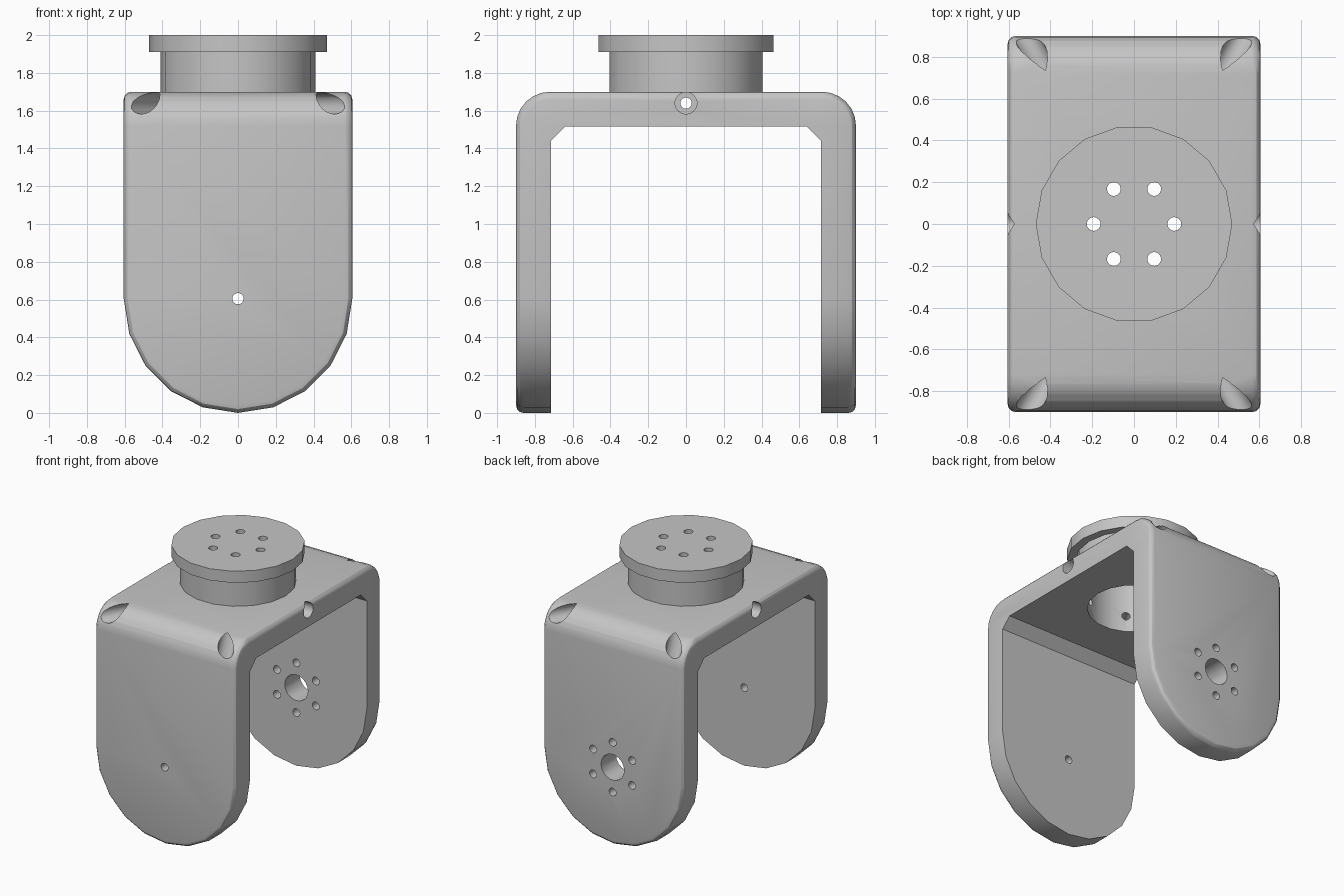
import bpy, bmesh
from math import radians, sin, cos, pi
from mathutils import Matrix

if "Cube" in bpy.data.objects:
    bpy.data.objects.remove(bpy.data.objects["Cube"])

grey = bpy.data.materials.new("light_grey")
grey.use_nodes = True
COLOUR = (0.56, 0.56, 0.56, 1)
grey.diffuse_color = COLOUR
grey.node_tree.nodes["Principled BSDF"].inputs["Base Color"].default_value = COLOUR

HALF_X, HALF_Y, TOP = 0.605, 0.90, 1.70
PIVOT_Z, SCREW_Z, BOLT_R = 0.605, 1.64, 0.193


def finish(bm, name):
    bmesh.ops.recalc_face_normals(bm, faces=bm.faces)
    mesh = bpy.data.meshes.new(name)
    bm.to_mesh(mesh)
    bm.free()
    mesh.materials.append(grey)
    obj = bpy.data.objects.new(name, mesh)
    bpy.context.collection.objects.link(obj)
    return obj


def lathe(bm, profile, sides, matrix=Matrix()):
    """Turn (radius, height) points around local z and cap both ends."""
    rings = []
    for r, h in profile:
        angles = [2 * pi * i / sides for i in range(sides)]
        rings.append([bm.verts.new(matrix @ Matrix.Translation((r * cos(a), r * sin(a), h)).translation)
                      for a in angles])
    for low, high in zip(rings, rings[1:]):
        for i in range(sides):
            j = (i + 1) % sides
            bm.faces.new((low[i], low[j], high[j], high[i]))
    bm.faces.new(rings[0])
    bm.faces.new(rings[-1])


def prism(bm, points, direction):
    """Extrude a flat outline along a vector."""
    face = bm.faces.new([bm.verts.new(p) for p in points])
    new = bmesh.ops.extrude_face_region(bm, geom=[face])["geom"]
    bmesh.ops.translate(bm, vec=direction, verts=[g for g in new if isinstance(g, bmesh.types.BMVert)])
    bmesh.ops.recalc_face_normals(bm, faces=bm.faces)


def activate(obj):
    bpy.ops.object.select_all(action='DESELECT')
    obj.select_set(True)
    bpy.context.view_layer.objects.active = obj


def cut(obj, bm):
    """Subtract the temporary solid from the object."""
    tool = finish(bm, "cutter")
    tool.hide_render = True
    activate(obj)
    mod = obj.modifiers.new("cut", 'BOOLEAN')
    mod.operation, mod.solver, mod.object = 'DIFFERENCE', 'EXACT', tool
    bpy.ops.object.modifier_apply(modifier=mod.name)
    bpy.data.objects.remove(tool)


def smooth(obj):
    activate(obj)
    bpy.ops.object.shade_smooth_by_angle(angle=radians(30))


# Outer block with half-round lower end
bm = bmesh.new()
arc = [pi + pi * i / 10 for i in range(11)]
outline = [(HALF_X * cos(a), -HALF_Y, PIVOT_Z + HALF_X * sin(a)) for a in arc]
outline += [(HALF_X, -HALF_Y, TOP), (-HALF_X, -HALF_Y, TOP)]
prism(bm, outline, (0, 2 * HALF_Y, 0))

# Large rounding where the legs meet the top plate
bend = [e for e in bm.edges if all(v.co.z > TOP - 0.01 and abs(v.co.y) > 0.8 for v in e.verts)
        and abs(e.verts[0].co.y - e.verts[1].co.y) < 0.01]
bmesh.ops.bevel(bm, geom=bend, offset=0.18, segments=6, profile=0.5, affect='EDGES')

# Small rounding around the outer rim of legs and plate
rim = []
for e in bm.edges:
    a, b = (v.co for v in e.verts)
    on_leg_face = abs(a.y + b.y) > 1.99 * HALF_Y * 0.999 and max(a.z, b.z) < PIVOT_Z + 0.01
    on_side = min(abs(a.x), abs(b.x)) > HALF_X - 0.001 and a.x * b.x > 0
    if on_leg_face or (on_side and not (max(a.z, b.z) < PIVOT_Z + 0.01)):
        if not (abs(a.y - b.y) > 1 and a.z < 1):
            rim.append(e)
bmesh.ops.bevel(bm, geom=rim, offset=0.04, segments=3, profile=0.5, affect='EDGES')
bracket = finish(bm, "bracket")

# Space between the legs, with chamfered upper corners
bm = bmesh.new()
half = [(0.715, -0.5), (0.715, 1.44), (0.64, 1.515)]
inner = half + [(-y, z) for y, z in reversed(half)]
prism(bm, [(-1, y, z) for y, z in inner], (2, 0, 0))
cut(bracket, bm)

# Round opening in the top plate
bm = bmesh.new()
lathe(bm, [(0.33, 1.3), (0.33, 1.9)], 18)
cut(bracket, bm)

# Six radial counterbored screw holes in the top plate
bm = bmesh.new()
for i in range(6):
    turn = (Matrix.Translation((0, 0, SCREW_Z)) @ Matrix.Rotation(i * pi / 3, 4, 'Z')
            @ Matrix.Rotation(pi / 2, 4, 'Y'))
    lathe(bm, [(0.03, 0.25), (0.03, 0.5), (0.058, 0.5), (0.058, 1.2)], 18, turn)
cut(bracket, bm)

# Pivot hole in the front leg, shaft hole and bolt circle in the back leg
bm = bmesh.new()
to_back = Matrix.Translation((0, 0, PIVOT_Z)) @ Matrix.Rotation(-pi / 2, 4, 'X')
lathe(bm, [(0.03, -1), (0.03, -0.6)], 16, to_back)
lathe(bm, [(0.1, 0.6), (0.1, 1)], 18, to_back)
for i in range(6):
    spot = Matrix.Rotation(pi / 2 + i * pi / 3, 4, 'Z') @ Matrix.Translation((BOLT_R, 0, 0))
    lathe(bm, [(0.03, 0.6), (0.03, 1)], 16, to_back @ spot)
cut(bracket, bm)
smooth(bracket)

# Hollow flanged hub on the top plate
bm = bmesh.new()
lathe(bm, [(0.33, 1.91), (0.33, 1.69), (0.41, 1.69), (0.41, 1.91), (0.47, 1.91), (0.47, 2.0)], 18)
hub = finish(bm, "flanged_hub")

# Bolt circle through the flange
bm = bmesh.new()
for i in range(6):
    spot = Matrix.Rotation(i * pi / 3, 4, 'Z') @ Matrix.Translation((BOLT_R, 0, 0))
    lathe(bm, [(0.033, 1.8), (0.033, 2.1)], 16, spot)
cut(hub, bm)
smooth(hub)
